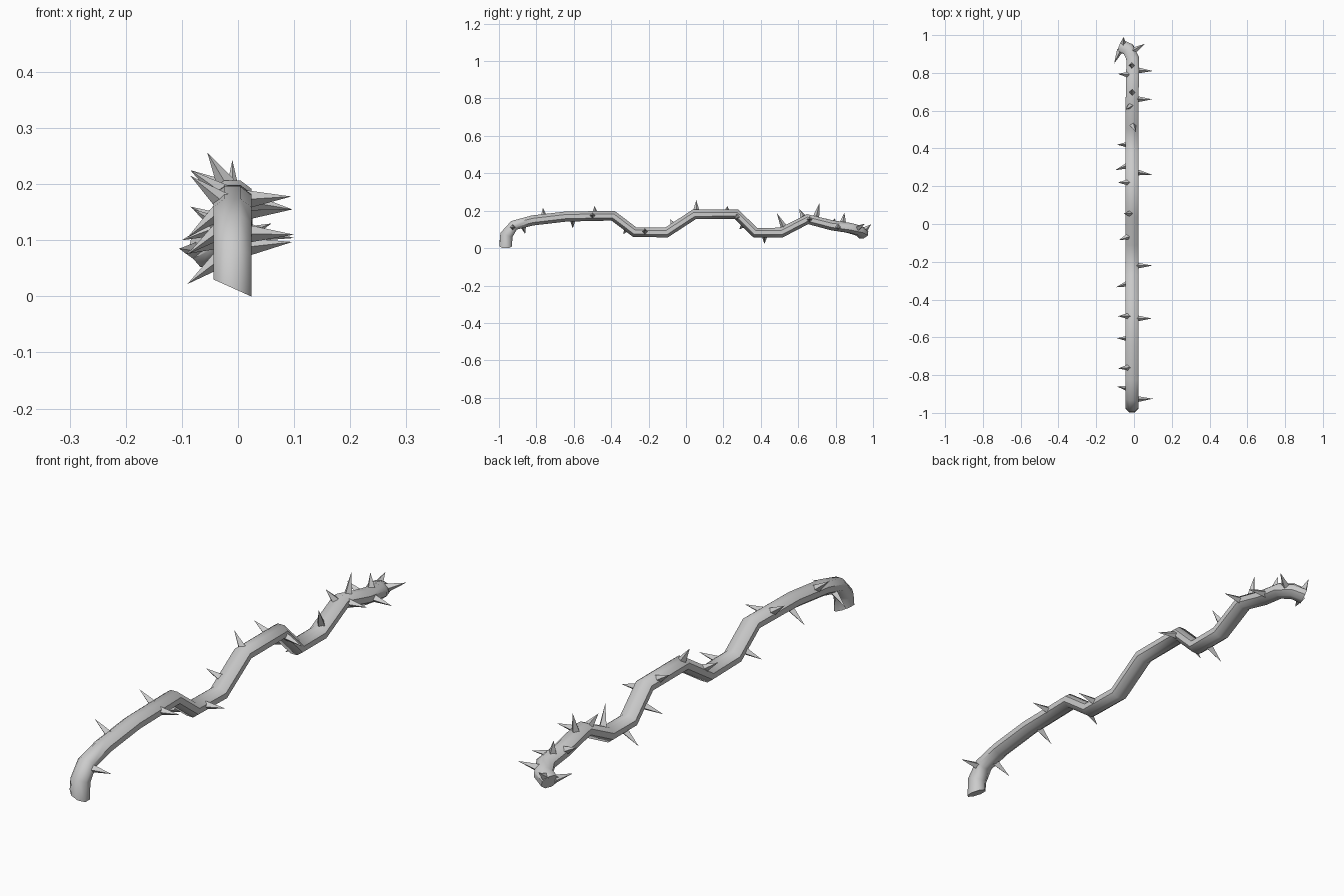
import bpy, bmesh, math
from mathutils import Vector

if "Cube" in bpy.data.objects:
    bpy.data.objects.remove(bpy.data.objects["Cube"])

# stem centre line
PATH = [(-.01, -.964, .015), (-.01, -.96, .07), (-.01, -.92, .122), (-.01, -.82, .148),
        (-.01, -.64, .169), (-.01, -.39, .173), (-.01, -.275, .086), (-.01, -.105, .083),
        (-.01, .045, .181), (-.01, .27, .181), (-.01, .37, .083), (-.01, .51, .083),
        (-.01, .65, .155), (-.008, .78, .122), (-.006, .875, .108), (-.03, .925, .093), (-.07, .942, .078)]
PATH = [Vector(p) for p in PATH]
SIDES = 8
WIDE, HIGH = .034, .027

# thorn tips; each thorn grows from the nearest point of the stem
TIPS = [(.1, -.925, .11), (-.09, -.86, .075), (-.085, -.765, .215), (-.09, -.605, .105),
        (-.085, -.488, .225), (.095, -.5, .178), (-.095, -.335, .075), (.097, -.22, .097),
        (-.08, -.085, .155), (-.055, .055, .257), (-.085, .22, .225), (.097, .26, .155),
        (-.1, .285, .1), (-.09, .42, .022), (.01, .485, .188), (-.045, .605, .21),
        (.097, .66, .155), (-.01, .715, .243), (.1, .81, .104), (-.085, .795, .16),
        (-.02, .847, .19), (-.105, .85, .085), (.06, .955, .13), (-.055, .99, .128)]


def finish(bm, name):
    bmesh.ops.recalc_face_normals(bm, faces=bm.faces)
    mesh = bpy.data.meshes.new(name)
    bm.to_mesh(mesh)
    bm.free()
    ob = bpy.data.objects.new(name, mesh)
    bpy.context.collection.objects.link(ob)
    return ob


# stem: swept oval section, mitred at each bend
bm = bmesh.new()
rings = []
last = len(PATH) - 1
for i, p in enumerate(PATH):
    a = (p - PATH[max(i - 1, 0)]).normalized()
    b = (PATH[min(i + 1, last)] - p).normalized()
    t = (a + b).normalized()
    side = t.cross(Vector((0, 0, 1))).normalized()
    up = side.cross(t).normalized()
    high = .034 if i < 2 else HIGH
    ring = []
    for k in range(SIDES):
        ang = 2 * math.pi * (k + .5) / SIDES
        c = math.cos(ang) / math.cos(math.pi / SIDES)
        s = math.sin(ang) / math.cos(math.pi / SIDES)
        v = p + side * WIDE * c + up * high * s
        if i == 0:
            v.z = .015 - .45 * (v.x - p.x)  # slanted cut
        ring.append(bm.verts.new(v))
    rings.append(ring)
for r, q in zip(rings, rings[1:]):
    for k in range(SIDES):
        j = (k + 1) % SIDES
        bm.faces.new((r[k], r[j], q[j], q[k]))
bm.faces.new(rings[0])
bm.faces.new(rings[-1])
stem = finish(bm, "stem")
bpy.context.view_layer.objects.active = stem
stem.select_set(True)
bpy.ops.object.shade_smooth_by_angle(angle=math.radians(50))


def nearest(tip):
    best = None
    for a, b in zip(PATH, PATH[1:]):
        d = b - a
        f = min(max((tip - a).dot(d) / d.length_squared, 0), 1)
        q = a + d * f
        if best is None or (q - tip).length < (best - tip).length:
            best = q
    return best


# thorns: four-sided spikes
bm = bmesh.new()
for t in TIPS:
    tip = Vector(t)
    root = nearest(tip)
    n = (tip - root).normalized()
    base = root + n * .022
    u = n.cross(Vector((0, 1, 0))).normalized()
    w = n.cross(u)
    top = bm.verts.new(tip)
    vs = [bm.verts.new(base + (u * math.cos(k * math.pi / 2) + w * math.sin(k * math.pi / 2)) * .017)
          for k in range(4)]
    for k in range(4):
        bm.faces.new((vs[k], vs[(k + 1) % 4], top))
    bm.faces.new(vs[::-1])
finish(bm, "thorns")
